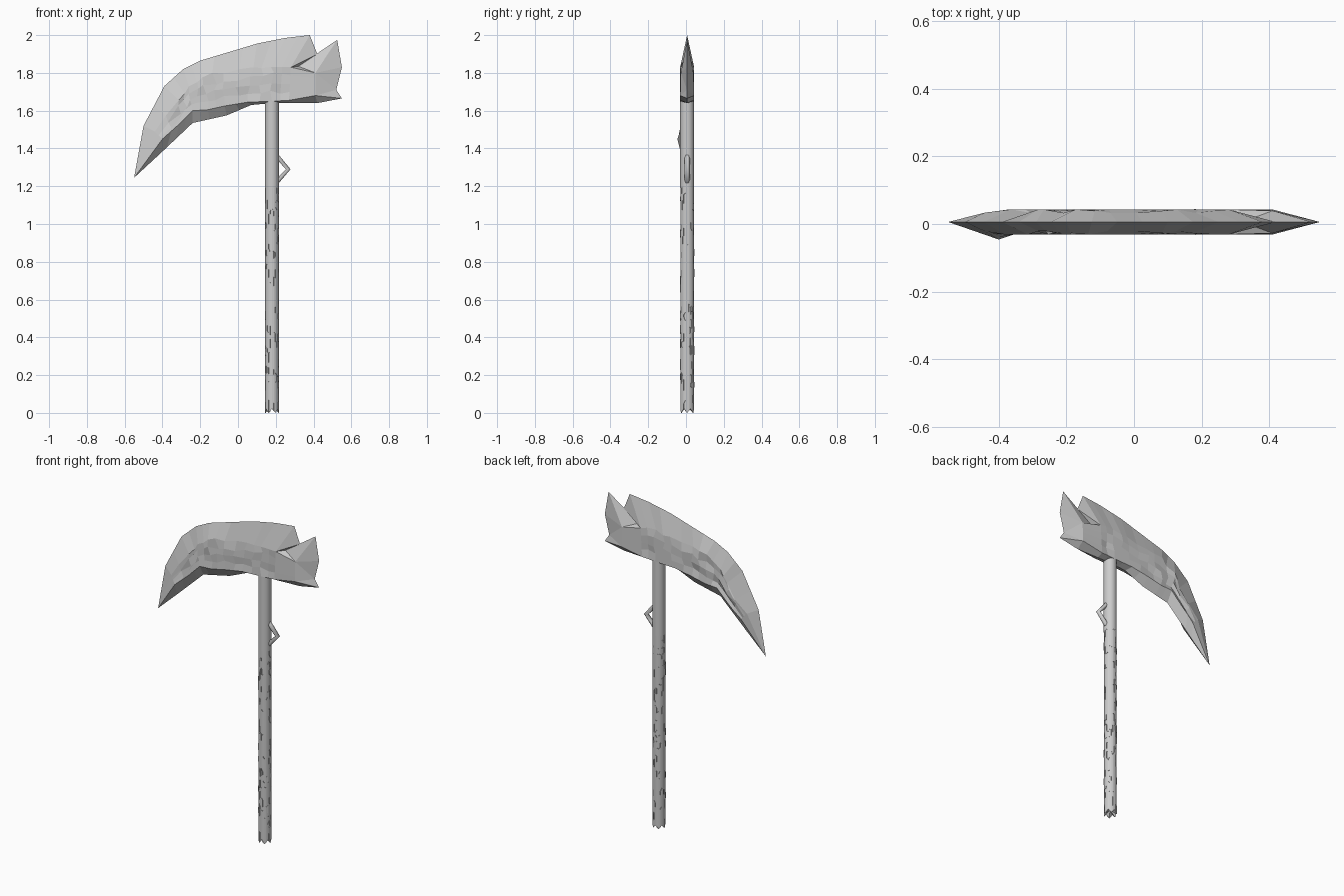
import bpy, bmesh, math, random
from mathutils import Vector

if "Cube" in bpy.data.objects:
    bpy.data.objects.remove(bpy.data.objects["Cube"])

random.seed(4)
CX, CY, R, T = 0.18, 0.006, 0.037, 0.037


def finish(bm, name):
    bmesh.ops.remove_doubles(bm, verts=bm.verts, dist=0.0004)
    bmesh.ops.recalc_face_normals(bm, faces=bm.faces)
    me = bpy.data.meshes.new(name)
    bm.to_mesh(me)
    bm.free()
    ob = bpy.data.objects.new(name, me)
    bpy.context.collection.objects.link(ob)
    return ob


# Blade stations: top edge, upper shoulder, lower shoulder, bottom edge (x, z)
TIP = (-.55, 1.245)
stations = [
    [(-.50, 1.52), (-.44, 1.49), (-.40, 1.45), (-.42, 1.365)],
    [(-.39, 1.73), (-.31, 1.65), (-.31, 1.53), (-.33, 1.45)],
    [(-.29, 1.82), (-.26, 1.73), (-.24, 1.60), (-.24, 1.535)],
    [(-.20, 1.865), (-.18, 1.785), (-.16, 1.605), (-.15, 1.555)],
    [(-.05, 1.91), (-.07, 1.80), (-.07, 1.625), (-.06, 1.575)],
    [(.10, 1.955), (.08, 1.82), (.05, 1.645), (.07, 1.63)],
    [(.25, 1.985), (.18, 1.84), (.18, 1.65), (.18, 1.64)],
    [(.38, 2.0), (.28, 1.83), (.27, 1.655), (.27, 1.64)],
]
# insert a halfway column between stations
cols = []
for a, b in zip(stations, stations[1:]):
    cols += [a, [((p[0] + q[0]) / 2, (p[1] + q[1]) / 2) for p, q in zip(a, b)]]
cols.append(stations[-1])

bm = bmesh.new()


def face(*pts):
    bm.faces.new([bm.verts.new(p) for p in pts])


for s in (-1, 1):
    def P(xz, d=0.0):
        return Vector((xz[0], CY + s * d, xz[1]))

    grid = []
    for i, (top, us, ls, bot) in enumerate(cols):
        col = [P(top)]
        for k in range(5):
            f = k / 4
            p = P((us[0] + (ls[0] - us[0]) * f, us[1] + (ls[1] - us[1]) * f), T)
            if i == 0:
                p.y = CY + s * (0.028 + 0.02 * f * (s < 0) + 0.004 * f)
            elif k < 4 and i < len(cols) - 1:      # hammered, uneven face
                p += Vector((random.uniform(-.012, .012),
                             -s * random.choice((0, 0, .004, .010)),
                             random.uniform(-.01, .01)))
            col.append(p)
        grid.append(col + [P(bot)])
    for a, b in zip(grid, grid[1:]):
        for k in range(6):
            face(a[k], b[k], b[k + 1], a[k + 1])
    for k in range(6):                              # pointed tip
        face(P(TIP), grid[0][k], grid[0][k + 1])

    # broken butt end with notch and spike
    end = grid[-1]
    edge = [P(p) for p in ((.38, 2.0), (.42, 1.90), (.32, 1.835), (.525, 1.975),
                           (.55, 1.83), (.52, 1.71), (.55, 1.665), (.42, 1.64), (.27, 1.64))]
    up, low = P((.41, 1.80), T * .9), P((.41, 1.68), T)
    face(edge[0], edge[1], end[1])
    face(edge[1], edge[2], end[1])
    face(edge[2], up, end[1])
    for k in (2, 3, 4):
        face(edge[k], edge[k + 1], up)
    face(up, edge[5], low)
    for k in (5, 6):
        face(edge[k], edge[k + 1], low)
    face(edge[7], edge[8], end[5], low)
    mids = end[1:6]
    for k in range(4):
        face(mids[k], up.lerp(low, k / 4), up.lerp(low, (k + 1) / 4), mids[k + 1])
finish(bm, "blade")


# Handle: smooth upper pole
def tube(bm, zs, n, r):
    rings = [[bm.verts.new((CX + r * math.cos(2 * math.pi * k / n),
                            CY + r * math.sin(2 * math.pi * k / n), z))
              for k in range(n)] for z in zs]
    for a, b in zip(rings, rings[1:]):
        for k in range(n):
            bm.faces.new((a[k], a[(k + 1) % n], b[(k + 1) % n], b[k]))
    return rings


bm = bmesh.new()
rings = tube(bm, (1.19, 1.68), 24, R)
bm.faces.new(rings[1])
pole = finish(bm, "upper_handle")
for p in pole.data.polygons:
    p.use_smooth = len(p.vertices) == 4

# Rough splintered lower handle
bm = bmesh.new()
N = 24
rings = tube(bm, [0.02 + 1.17 * i / 32 for i in range(33)], N, R - .001)
for k, v in enumerate(rings[0]):
    v.co.z = (0.008, 0.018, 0.030, 0.018)[k % 4] - 0.008
for ring in rings[1:-1]:
    for v in ring:
        v.co.z += random.uniform(-.012, .012)
sides = list(bm.faces)
hub = bm.verts.new((CX, CY, 0.035))
for k in range(N):
    bm.faces.new((rings[0][k], hub, rings[0][(k + 1) % N]))
bm.normal_update()
chips = [f for f in sides if random.random() < .22]
for f in bmesh.ops.extrude_discrete_faces(bm, faces=chips)["faces"]:
    d = f.normal * random.choice((-.004, -.003, .002))
    bmesh.ops.translate(bm, verts=f.verts, vec=d)
finish(bm, "rough_handle")

# Bent side peg
cu = bpy.data.curves.new("side_peg", "CURVE")
cu.dimensions = "3D"
cu.bevel_depth = 0.014
cu.bevel_resolution = 1
cu.use_fill_caps = True
sp = cu.splines.new("POLY")
sp.points.add(2)
for pt, (x, z) in zip(sp.points, ((.205, 1.36), (.266, 1.29), (.205, 1.222))):
    pt.co = (x, CY, z, 1)
bpy.context.collection.objects.link(bpy.data.objects.new("side_peg", cu))
